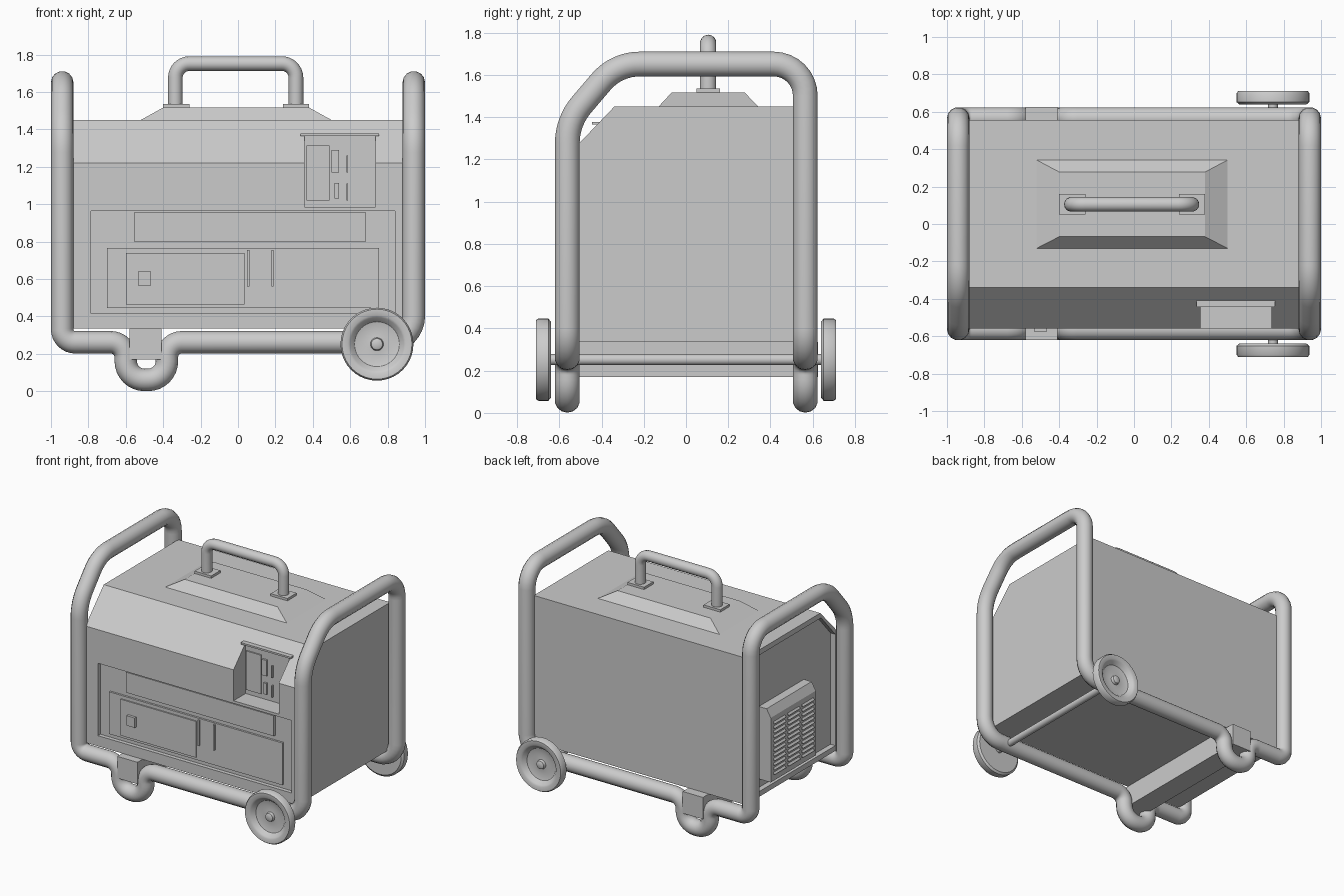
import bpy, bmesh, math
from mathutils import Vector

if "Cube" in bpy.data.objects:
    bpy.data.objects.remove(bpy.data.objects["Cube"], do_unlink=True)

grey = bpy.data.materials.new("plain_grey")
grey.use_nodes = True
grey.diffuse_color = (0.6, 0.6, 0.6, 1)
grey.node_tree.nodes["Principled BSDF"].inputs["Base Color"].default_value = (0.6, 0.6, 0.6, 1)


def select(ob):
    bpy.ops.object.select_all(action='DESELECT')
    ob.select_set(True)
    bpy.context.view_layer.objects.active = ob


def finish(name, bm, smooth=False):
    bmesh.ops.recalc_face_normals(bm, faces=bm.faces)
    me = bpy.data.meshes.new(name)
    bm.to_mesh(me)
    bm.free()
    me.materials.append(grey)
    ob = bpy.data.objects.new(name, me)
    bpy.context.collection.objects.link(ob)
    if smooth:
        select(ob)
        bpy.ops.object.shade_smooth_by_angle(angle=math.radians(35))
    return ob


def prism(name, pts, axis, a, b):
    """Extrude a profile along x or y; the profile holds the other axis and z."""
    bm = bmesh.new()
    place = (lambda p, t: (t, p[0], p[1])) if axis == 'x' else (lambda p, t: (p[0], t, p[1]))
    ends = [[bm.verts.new(place(p, t)) for p in pts] for t in (a, b)]
    for e in ends:
        bm.faces.new(e)
    for i in range(len(pts)):
        j = (i + 1) % len(pts)
        bm.faces.new((ends[0][i], ends[0][j], ends[1][j], ends[1][i]))
    return finish(name, bm)


def box(name, x0, x1, y0, y1, z0, z1):
    return prism(name, [(x0, z0), (x1, z0), (x1, z1), (x0, z1)], 'y', y0, y1)


def cut(ob, cutter):
    cutter.hide_render = True
    mod = ob.modifiers.new("cut", 'BOOLEAN')
    mod.operation, mod.solver, mod.object = 'DIFFERENCE', 'EXACT', cutter
    select(ob)
    bpy.ops.object.modifier_apply(modifier=mod.name)
    bpy.data.objects.remove(cutter, do_unlink=True)


def tube(name, corners, radius, closed):
    """Round pipe through corners given as (x, y, z, bend radius)."""
    path, n = [], len(corners)
    for i, c in enumerate(corners):
        p, r = Vector(c[:3]), c[3]
        if not r:
            path.append(p)
            continue
        u = (Vector(corners[i - 1][:3]) - p).normalized()
        v = (Vector(corners[(i + 1) % n][:3]) - p).normalized()
        half = u.angle(v) / 2
        mid = p + (u + v).normalized() * r / math.sin(half)
        s = (p + u * r / math.tan(half) - mid).normalized()
        e = (p + v * r / math.tan(half) - mid).normalized()
        path += [mid + s.slerp(e, k / 8) * r for k in range(9)]
    cu = bpy.data.curves.new(name, 'CURVE')
    cu.dimensions = '3D'
    cu.bevel_depth, cu.bevel_resolution, cu.use_fill_caps = radius, 5, True
    sp = cu.splines.new('POLY')
    sp.points.add(len(path) - 1)
    for pt, p in zip(sp.points, path):
        pt.co = (*p, 1)
    sp.use_cyclic_u = closed
    cu.materials.append(grey)
    ob = bpy.data.objects.new(name, cu)
    bpy.context.collection.objects.link(ob)
    select(ob)
    bpy.ops.object.convert(target='MESH')
    bpy.ops.object.shade_smooth_by_angle(angle=math.radians(40))


def lathe(name, profile, y0, side, x, z):
    """Spin (radius, depth) points about an axle along y."""
    bm = bmesh.new()
    vs = [bm.verts.new((x + r, y0 + side * d, z)) for r, d in profile]
    es = [bm.edges.new(p) for p in zip(vs, vs[1:])]
    bmesh.ops.spin(bm, geom=vs + es, cent=(x, 0, z), axis=(0, 1, 0), angle=math.tau, steps=40)
    bmesh.ops.remove_doubles(bm, verts=bm.verts, dist=0.0002)
    return finish(name, bm, True)


# Housing with sloped upper front edge
body = prism("housing", [(-.56, .335), (.555, .335), (.555, 1.45), (-.34, 1.45), (-.56, 1.22)],
             'x', -.89, .89)
cut(body, prism("end_cutter", [(-.52, .375), (.515, .375), (.515, 1.41), (-.35, 1.41), (-.52, 1.22)],
                'x', -1, -.85))
cut(body, box("control_cutter", .355, .735, -.7, -.415, .985, 1.372))
cut(body, box("front_cutter", -.785, .84, -.7, -.53, .415, .965))

# Front access panels
box("upper_front_panel", -.555, .685, -.55, -.525, .8, .955)
box("lower_front_panel", -.7, .755, -.545, -.525, .445, .765)
box("front_door", -.6, .035, -.555, -.53, .465, .74)
box("door_latch", -.535, -.465, -.575, -.54, .565, .64)
for i, x in enumerate((.055, .185)):
    box(f"front_rib_{i}", x - .006, x + .006, -.555, -.53, .56, .755)

# Control panel details
box("control_hood", .335, .755, -.445, -.405, 1.365, 1.378)
box("control_plate", .365, .49, -.425, -.41, 1.02, 1.315)
box("control_switch", .5, .54, -.43, -.41, 1.17, 1.29)
box("control_socket", .515, .54, -.43, -.41, 1.03, 1.115)
for i, z in enumerate((1.02, 1.17)):
    box(f"control_rib_{i}", .58, .587, -.43, -.41, z, z + .09)

# Louvred vent box on the end panel
prism("vent_box", [(-.84, .44), (-.95, .44), (-.95, .93), (-.915, .99), (-.84, .99)], 'y', -.2, .34)
for col in range(3):
    y = -.17 + col * .17
    for row in range(12):
        z = .49 + row * .035
        prism(f"vent_slat_{col}_{row}", [(-.945, z), (-.962, z), (-.945, z + .02)], 'y', y, y + .14)

# Raised top hatch
bm = bmesh.new()
low = [bm.verts.new((x, y, 1.445)) for x, y in ((-.53, -.135), (.51, -.135), (.51, .347), (-.53, .347))]
top = [bm.verts.new((x, y, 1.517)) for x, y in ((-.4, -.068), (.38, -.068), (.38, .278), (-.4, .278))]
bm.faces.new(low)
bm.faces.new(top)
for i in range(4):
    bm.faces.new((low[i - 1], low[i], top[i], top[i - 1]))
finish("top_hatch", bm)

# Carrying handle and its feet
for i, x in enumerate((-.4, .24)):
    box(f"handle_foot_{i}", x, x + .14, .05, .16, 1.51, 1.535)
tube("carry_handle", [(-.335, .105, 1.52, 0), (-.335, .105, 1.752, .075),
                      (.31, .105, 1.752, .075), (.31, .105, 1.52, 0)], .039, False)


# Tubular frame: two hoops joined by rails that dip into feet
def rail(y):
    return [(-.94, y, .262, .07), (-.6, y, .262, .08), (-.6, y, .061, .1),
            (-.38, y, .061, .1), (-.38, y, .262, .08), (.94, y, .262, .14)]


def hoop(x):
    return [(x, -.562, 1.38, .28), (x, -.33, 1.652, .24), (x, .565, 1.652, .15)]


tube("tube_frame", rail(-.562) + hoop(.94) + rail(.565)[::-1] + hoop(-.94)[::-1], .06, True)

# Cross member over the feet
box("cross_member", -.58, -.41, -.62, .625, .17, .336)

# Wheels and axle
wheel = [(0, 0), (.18, 0), (.195, .012), (.195, .058), (.187, .07), (.155, .07), (.143, .062),
         (.12, .035), (.08, .025), (.035, .03), (.03, .05), (.018, .056), (0, .056)]
for side, label in ((-1, "front"), (1, "back")):
    lathe(f"{label}_wheel", wheel, side * .64, side, .743, .252)
lathe("axle", [(0, 0), (.026, 0), (.026, 1.3), (0, 1.3)], -.65, 1, .743, .252)
